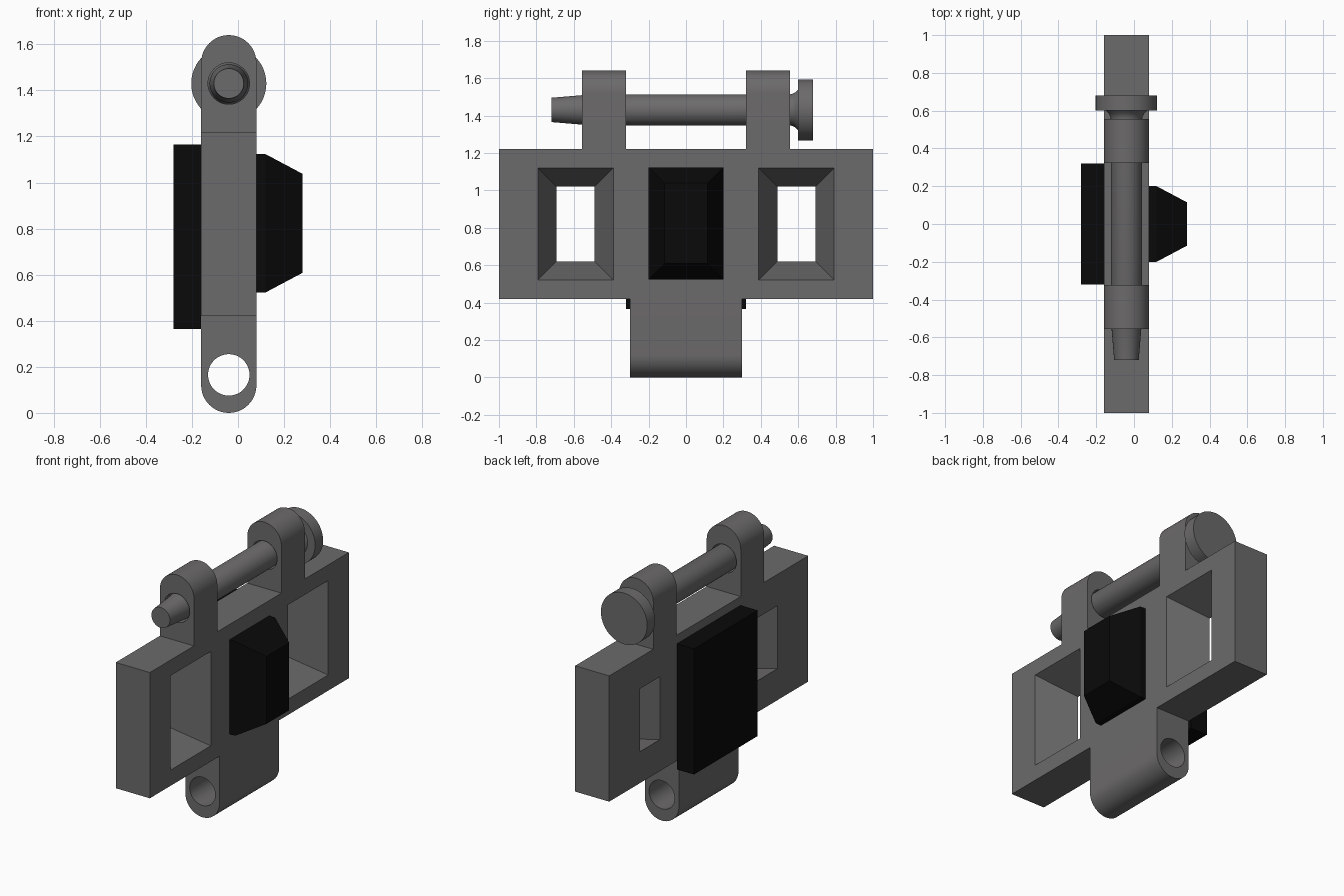
import bpy, bmesh
from math import sin, cos, pi

if "Cube" in bpy.data.objects:
    bpy.data.objects.remove(bpy.data.objects["Cube"])

CX = -0.04            # centre of the plate thickness
HALF = 0.12           # half of the plate thickness
PIN_Z, TAB_Z = 1.43, 0.165


def material(name, c):
    m = bpy.data.materials.new(name)
    m.diffuse_color = (*c, 1)
    m.use_nodes = True
    m.node_tree.nodes["Principled BSDF"].inputs["Base Color"].default_value = m.diffuse_color
    return m


steel = material("dark_steel", (0.15, 0.145, 0.145))
rubber = material("black_rubber", (0.003, 0.003, 0.003))


def rect(x, y0, y1, z0, z1):
    return [(x, y0, z0), (x, y1, z0), (x, y1, z1), (x, y0, z1)]


def circle(y, r, z, n=48):
    return [(CX + r * cos(2 * pi * i / n), y, z + r * sin(2 * pi * i / n)) for i in range(n)]


def arch(y, z_flat, z_round, n=24):
    # flat at one end, half circle at the other
    s = 1 if z_round > z_flat else -1
    pts = [(CX + HALF * cos(pi * i / n), y, z_round + s * HALF * sin(pi * i / n)) for i in range(n + 1)]
    return pts + [(CX - HALF, y, z_flat), (CX + HALF, y, z_flat)]


def loft(name, rings, mat=steel):
    # skin a row of matching rings and cap both ends
    bm = bmesh.new()
    loops = [[bm.verts.new(p) for p in ring] for ring in rings]
    n = len(loops[0])
    for a, b in zip(loops, loops[1:]):
        for i in range(n):
            j = (i + 1) % n
            bm.faces.new((a[i], a[j], b[j], b[i]))
    bm.faces.new(loops[0])
    bm.faces.new(loops[-1])
    bmesh.ops.recalc_face_normals(bm, faces=bm.faces)
    me = bpy.data.meshes.new(name)
    bm.to_mesh(me)
    bm.free()
    me.materials.append(mat)
    ob = bpy.data.objects.new(name, me)
    bpy.context.collection.objects.link(ob)
    return ob


def cut(ob, cutter):
    # subtract the cutter, bake the result and drop the cutter
    mod = ob.modifiers.new("cut", 'BOOLEAN')
    mod.operation, mod.solver, mod.object = 'DIFFERENCE', 'EXACT', cutter
    dg = bpy.context.evaluated_depsgraph_get()
    ob.data = bpy.data.meshes.new_from_object(ob.evaluated_get(dg))
    ob.modifiers.clear()
    bpy.data.objects.remove(cutter)


def smooth(ob):
    bpy.ops.object.select_all(action='DESELECT')
    ob.select_set(True)
    bpy.context.view_layer.objects.active = ob
    bpy.ops.object.shade_smooth_by_angle(angle=pi / 6)


# main plate with two tapered windows
plate = loft("plate", [rect(CX - HALF, -1, 1, 0.42, 1.22), rect(CX + HALF, -1, 1, 0.42, 1.22)])
for s in (-1, 1):
    rings = []
    for x, hy, hz in ((-0.184, 0.092, 0.19), (0.104, 0.212, 0.31)):
        rings.append(rect(x, s * 0.59 - hy, s * 0.59 + hy, 0.82 - hz, 0.82 + hz))
    cut(plate, loft("window_cutter", rings))

# two upper lugs, bored for the pin
for s, side in ((-1, "front"), (1, "back")):
    lug = loft(side + "_lug", [arch(s * 0.322, 1.22, 1.52), arch(s * 0.557, 1.22, 1.52)])
    cut(lug, loft("bore_cutter", [circle(s * 0.2, 0.09, PIN_Z), circle(s * 0.7, 0.09, PIN_Z)]))
    smooth(lug)

# lower hinge tab with its bore
tab = loft("hinge_tab", [arch(-0.3, 0.42, 0.12), arch(0.3, 0.42, 0.12)])
cut(tab, loft("bore_cutter", [circle(-0.5, 0.09, TAB_Z), circle(0.5, 0.09, TAB_Z)]))
smooth(tab)

# turned pin: tapered tip, shaft, flared neck, flat head
profile = [(-0.72, 0.065), (-0.54, 0.08), (-0.53, 0.083), (0.555, 0.083), (0.57, 0.086),
           (0.585, 0.094), (0.6, 0.11), (0.6, 0.163), (0.68, 0.163)]
smooth(loft("pin", [circle(y, r, PIN_Z) for y, r in profile]))

# rubber pads on both faces
loft("back_pad", [rect(x, -0.32, 0.32, 0.365, 1.165) for x in (-0.28, -0.16)], rubber)
pad = ((0.08, 0.2, 0.3), (0.12, 0.2, 0.3), (0.28, 0.115, 0.215))
loft("front_pad", [rect(x, -hy, hy, 0.823 - hz, 0.823 + hz) for x, hy, hz in pad], rubber)
